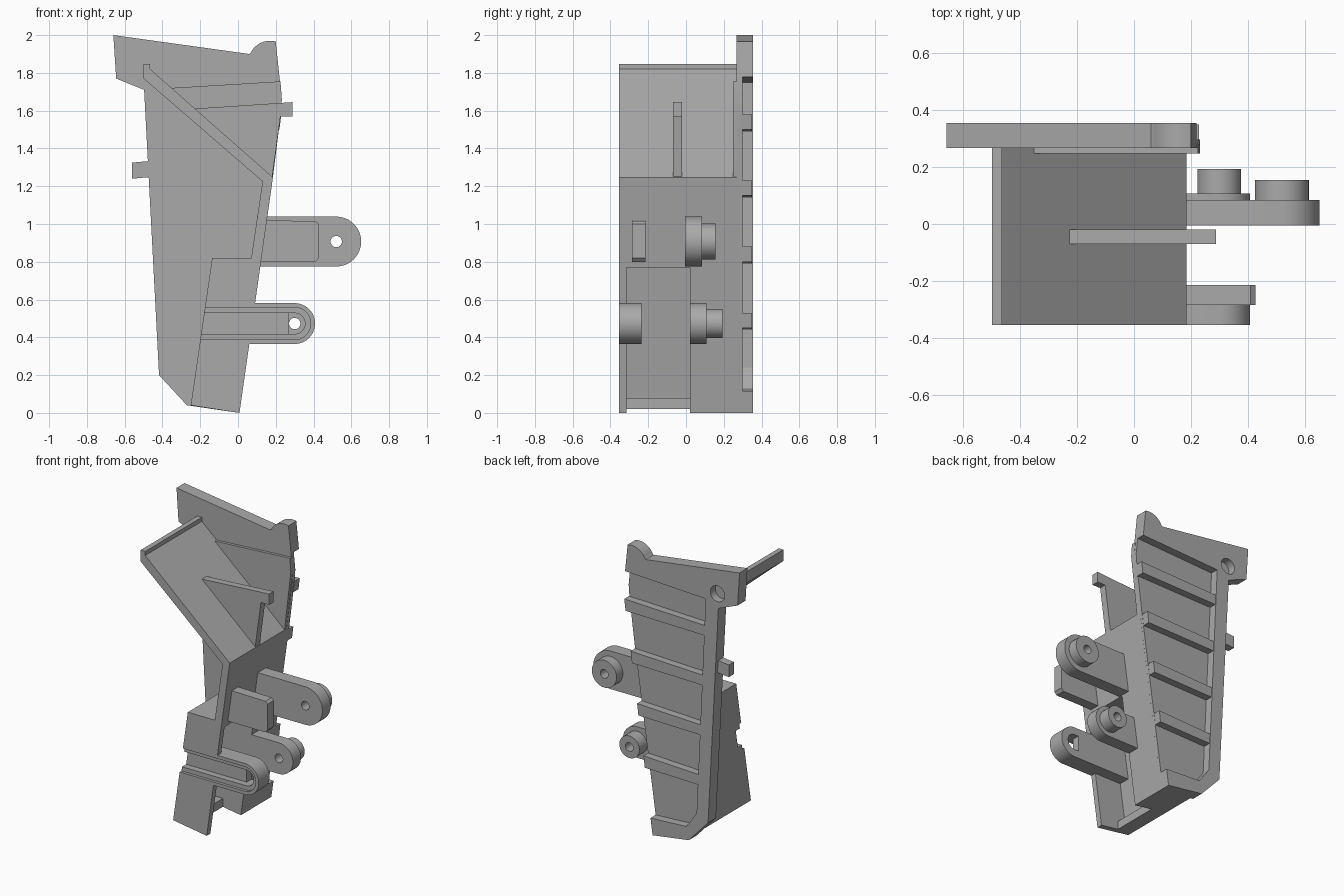
import bpy, bmesh
from math import cos, sin, pi, radians

cube = bpy.data.objects.get("Cube")
if cube:
    bpy.data.objects.remove(cube, do_unlink=True)

grey = bpy.data.materials.new("plain grey")
grey.use_nodes = True
grey.diffuse_color = (0.4, 0.4, 0.4, 1)
grey.node_tree.nodes["Principled BSDF"].inputs["Base Color"].default_value = (0.4, 0.4, 0.4, 1)


def prism(name, outline, y0, y1):
    """Extrude an x-z outline from y0 to y1."""
    bm = bmesh.new()
    face = bm.faces.new([bm.verts.new((x, y0, z)) for x, z in outline])
    side = bmesh.ops.extrude_face_region(bm, geom=[face])["geom"]
    verts = [v for v in side if isinstance(v, bmesh.types.BMVert)]
    bmesh.ops.translate(bm, verts=verts, vec=(0, y1 - y0, 0))
    bmesh.ops.recalc_face_normals(bm, faces=bm.faces)
    mesh = bpy.data.meshes.new(name)
    bm.to_mesh(mesh)
    bm.free()
    mesh.materials.append(grey)
    obj = bpy.data.objects.new(name, mesh)
    bpy.context.collection.objects.link(obj)
    return obj


def arc(cx, cz, r, a0=0, a1=360, n=32):
    """Points along an arc, angles in degrees."""
    steps = n if a1 - a0 == 360 else n + 1
    return [(cx + r * cos(radians(a0 + (a1 - a0) * i / n)),
             cz + r * sin(radians(a0 + (a1 - a0) * i / n))) for i in range(steps)]


def tongue(x0, cx, cz, r):
    """Bar outline with a rounded +x end."""
    return [(x0, cz - r)] + arc(cx, cz, r, -90, 90) + [(x0, cz + r)]


def combine(obj, outline, y0, y1, operation="DIFFERENCE"):
    """Cut or join a prism with an object, then discard the helper."""
    tool = prism("helper", outline, y0, y1)
    mod = obj.modifiers.new("combine", "BOOLEAN")
    mod.operation = operation
    mod.solver = "EXACT"
    mod.object = tool
    bpy.context.view_layer.objects.active = obj
    bpy.ops.object.modifier_apply(modifier=mod.name)
    bpy.data.objects.remove(tool, do_unlink=True)


# Back plate with a rounded ear at the top
FRONT, BACK = -0.355, 0.355
plate = prism("back_plate",
              [(-0.66, 2.0), (0.06, 1.9)] + arc(0.17, 1.855, 0.115, 155, 75, 10)
              + [(0.232, 1.66), (0.225, 1.57), (0.185, 1.25), (0.008, 0), (-0.27, 0.04),
                 (-0.418, 0.2), (-0.497, 1.71), (-0.645, 1.77)], 0.268, BACK)

# Shallow rear panel, open towards +x, and the blind corner hole
combine(plate, [(-0.40, 1.75), (0.5, 1.79), (0.5, 0.09), (-0.25, 0.13), (-0.33, 0.24)], 0.298, 0.5)
combine(plate, arc(-0.49, 1.81, 0.055), 0.30, 0.5)


def edge_x(z):
    """The slanted +x edge of the plate."""
    return 0.008 + 0.141 * z


# Raised ribs across the rear panel
for i in range(4):
    z = 0.45 + 0.35 * i
    x = edge_x(z)
    prism(f"rear_rib_{i + 1}", [(-0.42, z - 0.01), (x, z), (x + 0.01, z + 0.08), (-0.42, z + 0.06)],
          0.29, 0.35)

# Thickened pad on the plate above the ramp
prism("plate_pad", [(-0.355, 1.72), (0.225, 1.755), (0.232, 1.66), (0.183, 1.24), (0.16, 1.25)], 0.248, 0.28)

# Side tab
prism("side_tab", [(-0.56, 1.24), (-0.56, 1.325), (-0.45, 1.335), (-0.45, 1.25)], 0.275, 0.33)

# Ramp, upright wall and lower block in one section
wall = prism("ramp_and_wall",
             [(-0.5, 1.77), (-0.5, 1.848), (-0.465, 1.848), (-0.465, 1.82), (0.185, 1.247),
              (0.008, 0), (-0.25, 0.04), (-0.137, 0.82), (0.07, 0.82), (0.13, 1.225)],
             FRONT, 0.28)
combine(wall, [(-0.09, 0.77), (0.4, 0.77), (0.4, -0.1), (-0.13, -0.1), (-0.13, 0.08), (-0.19, 0.08)],
        -0.315, 0.02)

# Front loop arm, flush with the wall and grooved into it
combine(wall, tongue(-0.16, 0.3, 0.473, 0.108), FRONT, -0.235, "UNION")
combine(wall, tongue(-0.4, 0.3, 0.473, 0.085), -0.5, -0.335)
combine(wall, tongue(-0.4, 0.3, 0.473, 0.055), -0.5, -0.29)
combine(wall, tongue(0.27, 0.3, 0.473, 0.055), -0.5, -0.2)

# Thin fin standing on the ramp
prism("ramp_fin", [(-0.24, 1.61), (0.288, 1.645), (0.288, 1.57), (0.225, 1.57),
                   (0.18, 1.24), (0.15, 1.25)], -0.07, -0.02)

# Square tab
prism("square_tab", [(0.09, 0.8), (0.41, 0.8), (0.428, 0.82), (0.428, 1.0), (0.41, 1.015), (0.12, 1.02)],
      -0.285, -0.215)

# Two pivot arms, each with a boss and a through hole
for name, x0, cx, cz, r, y0, y1, boss_r, boss_y in (
        ("upper_arm", 0.1, 0.52, 0.907, 0.132, -0.005, 0.085, 0.095, 0.155),
        ("lower_arm", -0.03, 0.3, 0.473, 0.108, 0.02, 0.108, 0.077, 0.193)):
    arm = prism(name, tongue(x0, cx, cz, r), y0, y1)
    combine(arm, arc(cx, cz, boss_r), y1 - 0.02, boss_y, "UNION")
    combine(arm, arc(cx, cz, 0.03), -0.5, 0.5)

# Smooth the round parts, keep edges sharp
for obj in bpy.context.scene.objects:
    obj.select_set(obj.type == "MESH")
bpy.ops.object.shade_smooth_by_angle(angle=radians(30))
